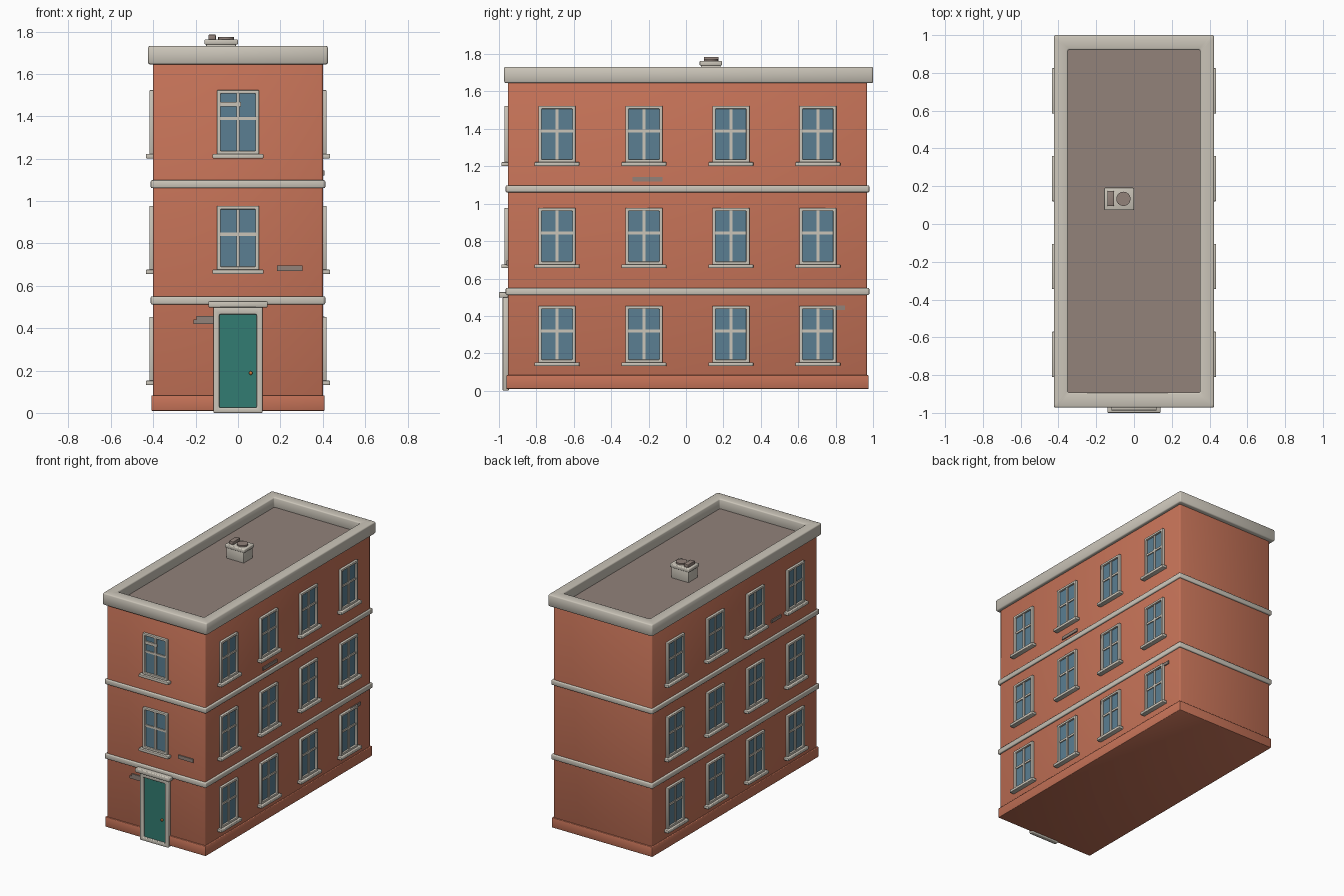
import bpy, bmesh, math
from mathutils import Matrix, Vector

cube = bpy.data.objects.get("Cube")
if cube:
    bpy.data.objects.remove(cube, do_unlink=True)


def material(name, *srgb):
    rgb = [((c / 255 + 0.055) / 1.055) ** 2.4 for c in srgb]
    m = bpy.data.materials.new(name)
    m.use_nodes = True
    m.diffuse_color = (*rgb, 1)
    m.node_tree.nodes["Principled BSDF"].inputs["Base Color"].default_value = (*rgb, 1)
    return m


BRICK = material("brick", 198, 115, 88)
STONE = material("pale stone", 203, 197, 185)
GLASS = material("blue glass", 91, 127, 146)
DOOR = material("green door", 50, 124, 114)
ROOF = material("grey brown", 146, 130, 122)
BRASS = material("orange brass", 205, 120, 60)


def add_box(bm, lo, hi, bevel=0.0):
    lo, hi = Vector(lo), Vector(hi)
    part = bmesh.new()
    bmesh.ops.create_cube(part, size=1)
    for v in part.verts:
        v.co = (lo + hi) / 2 + v.co * (hi - lo)
    if bevel:
        bmesh.ops.bevel(part, geom=part.edges[:], offset=bevel, segments=2,
                        profile=0.5, affect='EDGES')
    temp = bpy.data.meshes.new("part")
    part.to_mesh(temp)
    part.free()
    bm.from_mesh(temp)
    bpy.data.meshes.remove(temp)


def to_mesh(name, bm, mat):
    mesh = bpy.data.meshes.new(name)
    bm.to_mesh(mesh)
    bm.free()
    mesh.materials.append(mat)
    mesh.shade_smooth()
    mesh.set_sharp_from_angle(angle=math.radians(50))
    return mesh


def place(name, mesh, matrix=Matrix()):
    ob = bpy.data.objects.new(name, mesh)
    ob.matrix_world = matrix
    bpy.context.collection.objects.link(ob)
    return ob


def boxes(name, mat, *specs, bevel=0.0):
    bm = bmesh.new()
    for lo, hi in specs:
        add_box(bm, lo, hi, bevel)
    return to_mesh(name, bm, mat)


def box(name, mat, lo, hi, bevel=0.0):
    return place(name, boxes(name, mat, (lo, hi), bevel=bevel))


def ring(name, mat, outer, inner, bevel):
    """Rectangular collar from two opposite outer corners and the inner opening."""
    (x0, y0, z0), (x1, y1, z1) = outer
    (a0, b0), (a1, b1) = inner
    bm = bmesh.new()
    loops = []
    for rect, z in (((x0, y0, x1, y1), z0), ((x0, y0, x1, y1), z1),
                    ((a0, b0, a1, b1), z1), ((a0, b0, a1, b1), z0)):
        p, q, r, s = rect
        loops.append([bm.verts.new(c) for c in ((p, q, z), (r, q, z), (r, s, z), (p, s, z))])
    for k in range(4):
        low, high = loops[k], loops[(k + 1) % 4]
        for i in range(4):
            j = (i + 1) % 4
            bm.faces.new((low[i], low[j], high[j], high[i]))
    bmesh.ops.recalc_face_normals(bm, faces=bm.faces)
    bmesh.ops.bevel(bm, geom=bm.edges[:], offset=bevel, segments=2, profile=0.5, affect='EDGES')
    return to_mesh(name, bm, mat)


# Main walls, plinth and floor bands
W, BACK, FRONT = 0.40, 0.968, -0.952
box("brick_walls", BRICK, (-W, FRONT, 0.02), (W, BACK, 1.655), 0.008)


def belt(name, mat, z0, z1, grow, bevel):
    return box(name, mat, (-W - grow, FRONT - grow, z0), (W + grow, BACK + grow, z1), bevel)


belt("plinth", BRICK, 0.01, 0.083, 0.009, 0.004)
belt("lower_band", STONE, 0.512, 0.55, 0.012, 0.006)
belt("upper_band", STONE, 1.061, 1.098, 0.012, 0.006)

# Parapet and sunken roof
place("parapet", ring("parapet", STONE, ((-0.424, -0.972, 1.645), (0.424, 1.0, 1.732)),
                      ((-0.35, -0.893), (0.35, 0.922)), 0.008))
box("roof_deck", ROOF, (-0.36, -0.9, 1.65), (0.36, 0.93, 1.66))

# Window parts, standing at the origin and facing -y
upright = Matrix.Rotation(math.pi / 2, 4, 'X')
frame_mesh = ring("window_frame", STONE, ((-0.099, 0, -0.005), (0.099, 0.303, 0.018)),
                  ((-0.082, 0.016), (0.082, 0.287)), 0.003)
bars_mesh = boxes("window_bars", STONE,
                  ((-0.008, -0.012, 0.01), (0.008, 0.002, 0.293)),
                  ((-0.088, -0.011, 0.162), (0.088, 0.002, 0.177)))
glass_mesh = boxes("window_glass", GLASS, ((-0.09, -0.004, 0.008), (0.09, 0.002, 0.295)))
sill_mesh = boxes("window_sill", STONE, ((-0.12, -0.035, -0.019), (0.12, 0.002, 0.002)), bevel=0.004)


def window(label, position, turn):
    m = Matrix.Translation(position) @ Matrix.Rotation(turn, 4, 'Z')
    place(label + "_frame", frame_mesh, m @ upright)
    place(label + "_bars", bars_mesh, m)
    place(label + "_glass", glass_mesh, m)
    place(label + "_sill", sill_mesh, m)


for floor, z in enumerate((0.15, 0.674, 1.22)):
    for i in range(4):
        y = -0.69 + 0.465 * i
        window("left_window", (W, y, z), math.pi / 2)
        window("right_window", (-W, y, z), -math.pi / 2)
    if floor:
        window("front_window", (0, FRONT, z), 0)

# Small blind in the top front window
box("window_blind", STONE, (-0.082, FRONT - 0.013, 1.445), (0.015, FRONT, 1.467))

# Front door with surround and lintel
place("door_surround", ring("door_surround", STONE, ((-0.116, 0, -0.005), (0.116, 0.5, 0.028)),
                            ((-0.088, 0.025), (0.088, 0.465)), 0.005),
      Matrix.Translation((0, FRONT, 0)) @ upright)
box("door_leaf", DOOR, (-0.095, FRONT - 0.012, 0.02), (0.095, FRONT, 0.47))
box("door_lintel", STONE, (-0.14, -1.0, 0.498), (0.14, FRONT, 0.527), 0.005)
bm = bmesh.new()
bmesh.ops.create_uvsphere(bm, u_segments=12, v_segments=8, radius=0.009)
place("door_knob", to_mesh("door_knob", bm, BRASS), Matrix.Translation((0.06, FRONT - 0.018, 0.188)))

# Weathered bricks standing slightly proud of the walls
P = 0.008
box("front_old_brick", ROOF, (0.185, FRONT - P, 0.67), (0.305, FRONT, 0.696))
box("front_old_brick", ROOF, (-0.21, FRONT - P, 0.42), (-0.11, FRONT, 0.44))
box("front_old_brick", ROOF, (-0.195, FRONT - P, 0.438), (-0.11, FRONT, 0.457))
box("left_old_brick", ROOF, (W, -0.285, 1.12), (W + P, -0.125, 1.143))
box("left_old_brick", ROOF, (W, 0.73, 0.433), (W + P, 0.85, 0.456))
box("right_old_brick", ROOF, (-W - P, -0.53, 1.2), (-W, -0.42, 1.222))

# Rooftop vent with cap, fan disc and hatch
box("vent_box", STONE, (-0.15, 0.08, 1.65), (-0.01, 0.185, 1.745), 0.003)
box("vent_cap", STONE, (-0.158, 0.073, 1.738), (0.0, 0.192, 1.763), 0.005)
bm = bmesh.new()
bmesh.ops.create_cone(bm, cap_ends=True, segments=16, radius1=0.038, radius2=0.038, depth=0.012)
place("vent_fan", to_mesh("vent_fan", bm, ROOF), Matrix.Translation((-0.056, 0.133, 1.768)))
box("vent_hatch", ROOF, (-0.14, 0.095, 1.76), (-0.105, 0.175, 1.785), 0.003)
